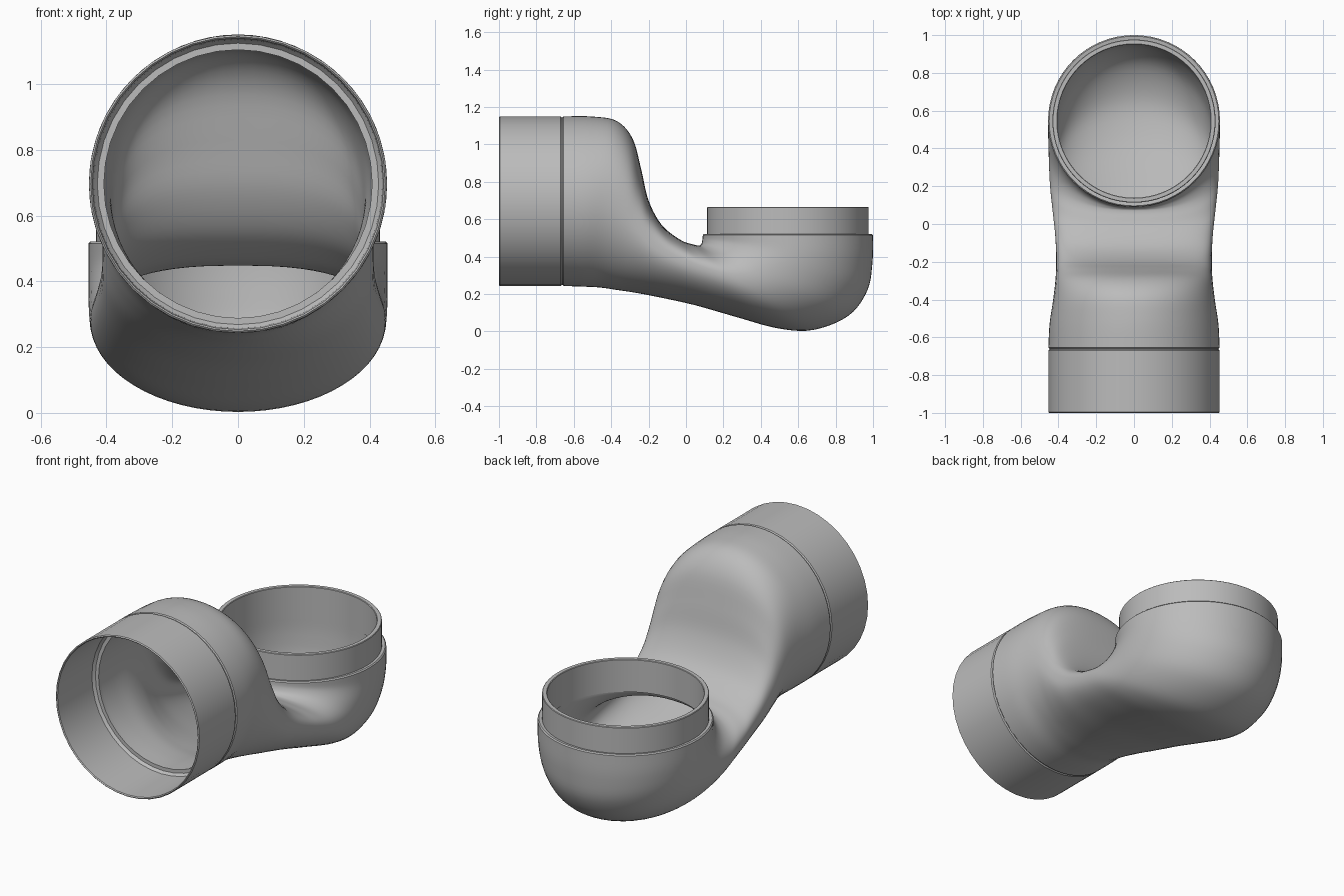
import bpy, bmesh, math
from mathutils import Vector

cube = bpy.data.objects.get("Cube")
if cube:
    bpy.data.objects.remove(cube, do_unlink=True)

grey = bpy.data.materials.new("plain grey plastic")
grey.use_nodes = True
colour = (0.5, 0.5, 0.5, 1)
grey.diffuse_color = colour
grey.node_tree.nodes["Principled BSDF"].inputs["Base Color"].default_value = colour


def make_tube(name, rings, angle=30):
    """Join closed rings of points into a closed wall, last ring back to the first."""
    bm = bmesh.new()
    loops = [[bm.verts.new(p) for p in ring] for ring in rings]
    for a, b in zip(loops, loops[1:] + loops[:1]):
        for i in range(len(a)):
            j = (i + 1) % len(a)
            bm.faces.new((a[i], a[j], b[j], b[i]))
    bmesh.ops.recalc_face_normals(bm, faces=bm.faces)
    mesh = bpy.data.meshes.new(name)
    bm.to_mesh(mesh)
    bm.free()
    mesh.materials.append(grey)
    obj = bpy.data.objects.new(name, mesh)
    bpy.context.collection.objects.link(obj)
    bpy.ops.object.select_all(action='DESELECT')
    obj.select_set(True)
    bpy.context.view_layer.objects.active = obj
    bpy.ops.object.shade_smooth_by_angle(angle=math.radians(angle))
    return obj


def circle(centre, u, v, radius, sides):
    steps = [math.tau * i / sides for i in range(sides)]
    return [centre + radius * (math.cos(a) * u + math.sin(a) * v) for a in steps]


def spline(p0, p1, p2, p3, t):
    """Smooth blend between two neighbouring section descriptions."""
    return [b + 0.5 * t * (c - a + t * (2*a - 5*b + 4*c - d + t * (3*(b - c) + d - a)))
            for a, b, c, d in zip(p0, p1, p2, p3)]


def section(values, inset):
    """Ring spanned by its upper and lower point, flatter on its upper half."""
    ty, tz, by, bz, width, middle, power, wall = values
    top, bottom = Vector((0, ty, tz)), Vector((0, by, bz))
    centre = bottom.lerp(top, middle)
    axis = (top - bottom).normalized()
    cut = wall if inset is None else inset
    up = (top - centre).length - cut
    down = (centre - bottom).length - cut
    ring = []
    for i in range(SIDES):
        a = math.tau * i / SIDES
        c, s = math.cos(a), math.sin(a)
        n = 2 / power if s > 0 else 1
        x = math.copysign(abs(c) ** n, c) * (width - cut)
        h = abs(s) ** n * up if s > 0 else s * down
        ring.append(centre + axis * h + Vector((x, 0, 0)))
    return ring


# Bent body: upper y z, lower y z, half width, middle, upper power, wall
SIDES = 64
STEPS = 5
keys = [
    (-.655, 1.15, -.655, .243, .4535, .5, 2, .045),
    (-.5, 1.149, -.56, .24, .447, .5, 2, .045),
    (-.37, 1.125, -.46, .235, .43, .5, 2.1, .04),
    (-.285, 1.03, -.37, .222, .419, .5, 2.3, .035),
    (-.238, .86, -.27, .207, .413, .5, 2.5, .03),
    (-.2, .7, -.13, .18, .412, .5, 2.7, .025),
    (-.13, .57, .05, .14, .418, .55, 2.8, .02),
    (-.03, .49, .27, .077, .432, .6, 2.8, .02),
    (.04, .465, .49, .017, .445, .6, 2.7, .02),
    (.07, .46, .68, .008, .45, .6, 2.5, .02),
    (.08, .465, .87, .085, .453, .57, 2.3, .03),
    (.085, .475, .97, .22, .455, .54, 2.1, .04),
    (.088, .495, .997, .37, .455, .5, 2, .045),
    (.09, .515, 1, .515, .455, .5, 2, .045),
]
path = []
ends = [keys[0]] + keys + [keys[-1]]
for k in range(len(keys) - 1):
    path += [spline(*ends[k:k + 4], step / STEPS) for step in range(STEPS)]
path.append(keys[-1])

outer = [section(p, 0) for p in path]
inner = [section(p, None) for p in path]
# Softly rounded edges at both ends
front_lip = [p + Vector((0, -.005, 0)) for p in section(path[0], .006)]
top_lip = [p + Vector((0, 0, .006)) for p in section(path[-1], .006)]
make_tube("bent_body", [front_lip] + outer + [top_lip] + inner[::-1], 40)


def make_collar(name, origin, axis, v, profile, sides):
    """Revolve (radius, distance) points around an axis."""
    rings = [circle(origin + axis * d, Vector((1, 0, 0)), v, r, sides) for r, d in profile]
    return make_tube(name, rings)


X, Y, Z = Vector((1, 0, 0)), Vector((0, 1, 0)), Vector((0, 0, 1))

# Thin-walled front socket with a stepped seat inside
make_collar("front_socket", Vector((0, -1, .6965)), Y, Z, [
    (.448, 0), (.4535, .005), (.4535, .33), (.448, .336), (.448, .345),
    (.408, .345), (.408, .325), (.428, .325), (.434, .318), (.44, .31), (.443, .005)], 40)

# Upright spigot inside the rear opening
make_collar("top_spigot", Vector((0, .545, .48)), Z, Y, [
    (.432, 0), (.432, .183), (.429, .186), (.409, .186), (.406, .183), (.406, 0)], 64)
